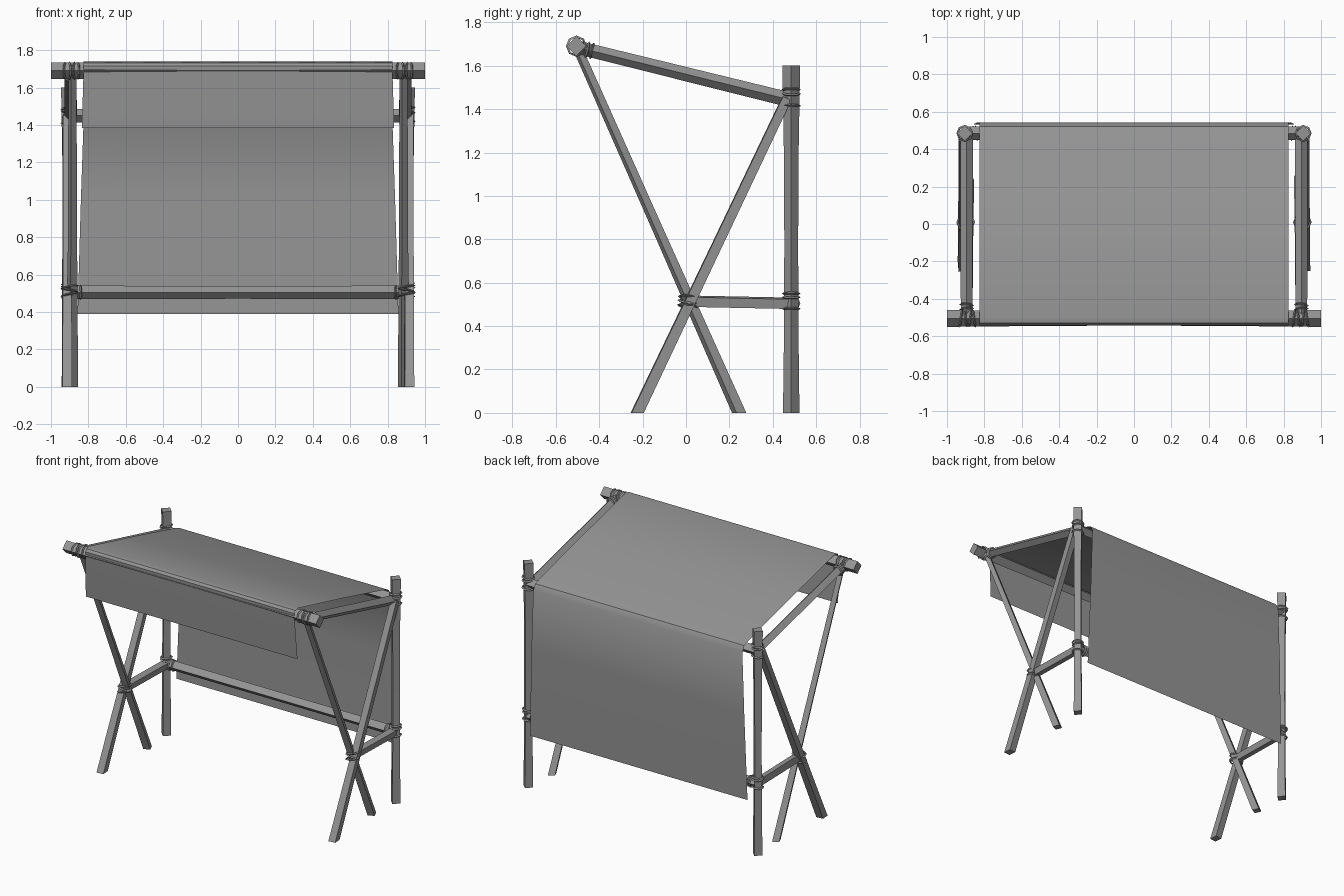
import bpy
import bmesh
import math
from mathutils import Vector, Matrix

cube = bpy.data.objects.get("Cube")
if cube:
    bpy.data.objects.remove(cube, do_unlink=True)

grey = bpy.data.materials.new("plain grey")
grey.use_nodes = True
GREY = (0.3, 0.3, 0.3, 1)
grey.diffuse_color = GREY
grey.node_tree.nodes["Principled BSDF"].inputs["Base Color"].default_value = GREY


def finish(name, bm):
    bmesh.ops.recalc_face_normals(bm, faces=bm.faces)
    mesh = bpy.data.meshes.new(name)
    bm.to_mesh(mesh)
    bm.free()
    mesh.materials.append(grey)
    obj = bpy.data.objects.new(name, mesh)
    bpy.context.collection.objects.link(obj)
    return obj


def frame(axis):
    """Two directions across a pole, the first lying in the side plane."""
    side = Vector((1, 0, 0)) if abs(axis.x) < 0.9 else Vector((0, 1, 0))
    v = axis.cross(side).normalized()
    return v, v.cross(axis).normalized()


def pole(name, a, b, radii, turn=0.0, flat_foot=False):
    """Four-sided timber through evenly spaced rings of the given radii."""
    a, b = Vector(a), Vector(b)
    u, v = frame((b - a).normalized())
    bm = bmesh.new()
    rings = []
    for i, r in enumerate(radii):
        c = a.lerp(b, i / (len(radii) - 1))
        ring = []
        for k in range(4):
            t = math.radians(turn) + k * math.pi / 2
            p = c + r * (math.cos(t) * u + math.sin(t) * v)
            if flat_foot and i == 0:      # cut level with the ground
                d = (b - a).normalized()
                p -= d * (p.z / d.z)
            ring.append(bm.verts.new(p))
        rings.append(ring)
    for lo, hi in zip(rings, rings[1:]):
        for k in range(4):
            n = (k + 1) % 4
            bm.faces.new((lo[k], lo[n], hi[n], hi[k]))
    bm.faces.new(rings[0])
    bm.faces.new(rings[-1])
    return finish(name, bm)


def lashing(name, centre, axis, radius, offsets, tilt=0.0):
    """Rope turns: thin bands wrapped round a pole."""
    axis = Vector(axis).normalized()
    bm = bmesh.new()
    for n, off in enumerate(offsets):
        lean = tilt if n % 2 else -tilt
        d = Matrix.Rotation(lean, 3, frame(axis)[0]) @ axis
        u, v = frame(d)
        c = Vector(centre) + axis * off
        grid = []
        for k in range(8):
            t = k * math.pi / 4
            out = math.cos(t) * u + math.sin(t) * v
            grid.append([bm.verts.new(c + out * (radius + 0.006 * math.cos(s))
                                      + d * 0.007 * math.sin(s))
                         for s in (0, math.pi * 2 / 3, math.pi * 4 / 3)])
        for k in range(8):
            p, q = grid[k], grid[(k + 1) % 8]
            for j in range(3):
                m = (j + 1) % 3
                bm.faces.new((p[j], q[j], q[m], p[m]))
    return finish(name, bm)


# Long cross beams
pole("front_beam", (-1, -0.505, 1.69), (1, -0.505, 1.69),
     (0.045, 0.04, 0.038, 0.04, 0.045))
pole("upper_back_beam", (-0.9, 0.485, 1.45), (0.9, 0.485, 1.45), (0.036, 0.036))
pole("lower_back_beam", (-0.9, 0.485, 0.505), (0.9, 0.485, 0.505), (0.036, 0.034, 0.036))

# Side frames, the same on both sides
for s, side in ((1, "left"), (-1, "right")):
    post_x, rafter_x, inner_x, outer_x = s * 0.905, s * 0.895, s * 0.885, s * 0.915
    pole(side + "_post", (post_x, 0.485, 0), (post_x, 0.485, 1.6),
         (0.038, 0.033, 0.032, 0.034, 0.041))
    pole(side + "_rafter", (rafter_x, -0.49, 1.682), (rafter_x, 0.47, 1.445),
         (0.031, 0.034))
    pole(side + "_front_leg", (inner_x, 0.245, 0), (inner_x, -0.5, 1.68),
         (0.032, 0.026, 0.023), 20, True)
    pole(side + "_back_leg", (outer_x, -0.225, 0), (outer_x, 0.465, 1.45),
         (0.036, 0.032, 0.03), 40, True)
    pole(side + "_low_rail", (s * 0.9, 0.0, 0.515), (s * 0.9, 0.485, 0.505),
         (0.032, 0.032), 35)

    # Rope at every joint
    up = (0, 0, 1)
    lashing(side + "_post_lower_rope", (post_x, 0.485, 0.515), up, 0.037,
            (-0.035, 0.018, 0.035), 0.08)
    lashing(side + "_post_upper_rope", (post_x, 0.485, 1.45), up, 0.039,
            (-0.035, 0.02, 0.04), 0.12)
    lashing(side + "_beam_rope", (s * 0.89, -0.505, 1.69), (1, 0, 0), 0.043,
            (-0.035, -0.01, 0.015, 0.035), 0.15)
    lashing(side + "_crossing_rope", (s * 0.9, 0.01, 0.515), (0, 0.1, 1), 0.044,
            (-0.022, 0.0, 0.018), 0.2)
    lashing(side + "_rafter_rope", (rafter_x, -0.445, 1.671), (0, 0.97, -0.24),
            0.034, (-0.01, 0.012), 0.1)
    lashing(side + "_lower_beam_rope", (s * 0.855, 0.485, 0.505), (1, 0, 0), 0.036,
            (-0.01, 0.012), 0.1)

# Cloth: half width, depth and height from the front hem over to the back hem
profile = ((0.835, -0.522, 1.385), (0.83, -0.534, 1.55), (0.825, -0.543, 1.715),
           (0.825, -0.53, 1.732), (0.825, -0.5, 1.738), (0.825, 0.0, 1.617),
           (0.825, 0.46, 1.5), (0.825, 0.52, 1.478), (0.825, 0.543, 1.44),
           (0.84, 0.543, 1.0), (0.858, 0.532, 0.39))
bm = bmesh.new()
rows = [[bm.verts.new((w * k / 4, y, z)) for k in range(-4, 5)] for w, y, z in profile]
for p, q in zip(rows, rows[1:]):
    for k in range(8):
        bm.faces.new((p[k], p[k + 1], q[k + 1], q[k]))
cloth = finish("cloth_cover", bm)
bpy.ops.object.select_all(action="DESELECT")
cloth.select_set(True)
bpy.context.view_layer.objects.active = cloth
bpy.ops.object.shade_smooth_by_angle(angle=math.radians(35))
